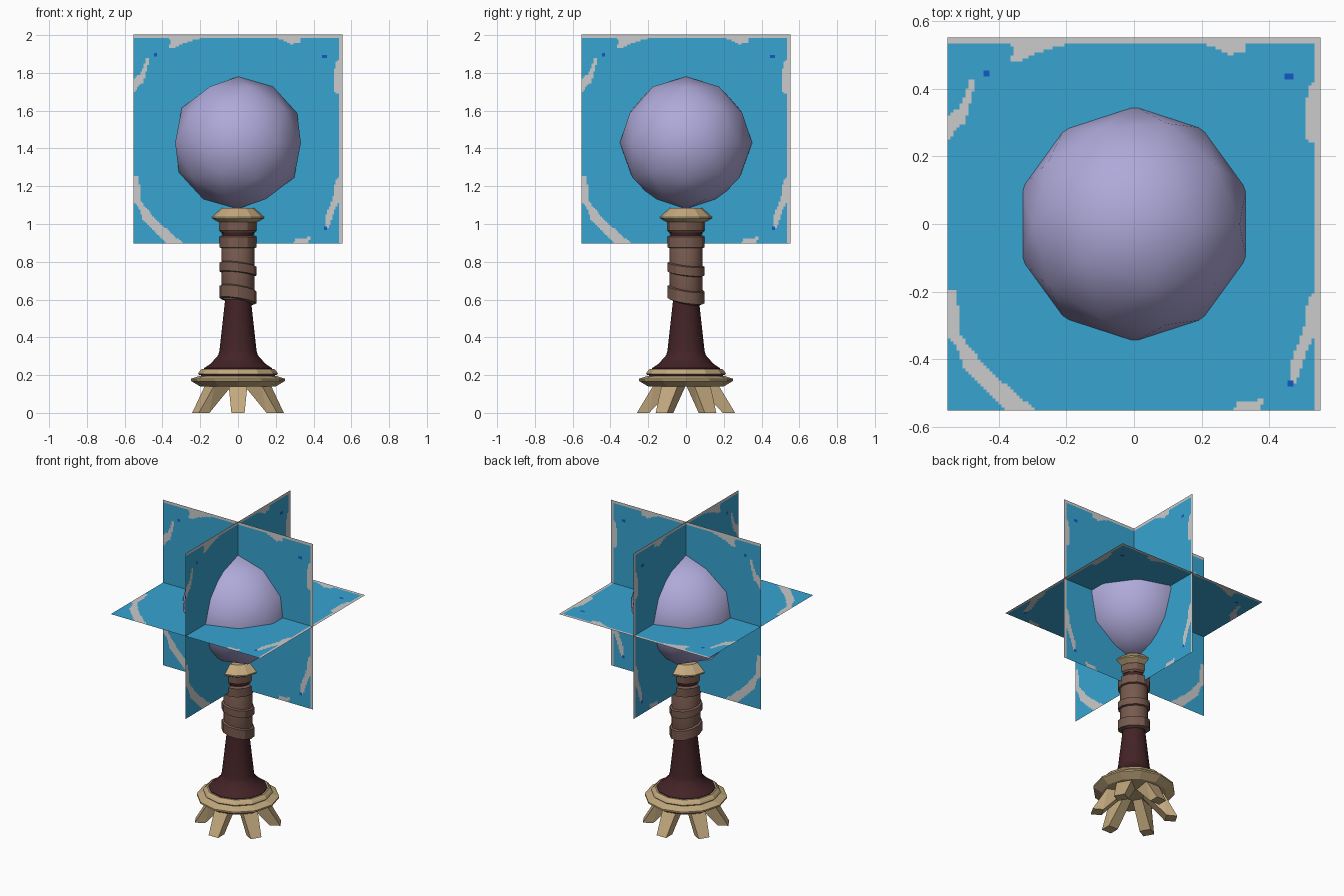
import bpy, bmesh, math
from mathutils import Matrix, Vector

if "Cube" in bpy.data.objects:
    bpy.data.objects.remove(bpy.data.objects["Cube"])


def material(name, hex_code):
    m = bpy.data.materials.new(name)
    srgb = [int(hex_code[i:i + 2], 16) / 255 for i in (0, 2, 4)]
    m.diffuse_color = [((c + 0.055) / 1.055) ** 2.4 for c in srgb] + [1]
    m.use_nodes = True
    m.node_tree.nodes["Principled BSDF"].inputs["Base Color"].default_value = m.diffuse_color
    return m


BLUE = material("glow blue", "37A4D1")
GREY = material("pale grey", "CBCBCB")
DEEP = material("deep blue", "1558C4")
LILAC = material("lilac", "AFA9D9")
TAN = material("tan", "C3A97E")
MAROON = material("dark maroon", "432326")
LEATHER = material("brown leather", "775A4E")


def finish(name, bm, mats, smooth=None):
    bmesh.ops.recalc_face_normals(bm, faces=bm.faces)
    me = bpy.data.meshes.new(name)
    bm.to_mesh(me)
    bm.free()
    for m in mats:
        me.materials.append(m)
    ob = bpy.data.objects.new(name, me)
    bpy.context.collection.objects.link(ob)
    if smooth is not None:
        bpy.ops.object.select_all(action='DESELECT')
        ob.select_set(True)
        bpy.context.view_layer.objects.active = ob
        bpy.ops.object.shade_smooth_by_angle(angle=math.radians(smooth))
    return ob


def lathe(name, profile, mat, sides=12, tilt=0.0, smooth=None):
    """Turn (radius, height) points round z; tilt lowers the +x +y side."""
    bm = bmesh.new()
    rings = []
    for r, z in profile:
        ring = []
        for i in range(sides):
            a = math.tau * i / sides
            drop = tilt * (math.cos(a) + math.sin(a))
            ring.append(bm.verts.new((r * math.cos(a), r * math.sin(a), z - drop)))
        rings.append(ring)
    for lo, hi in zip(rings, rings[1:]):
        for i in range(sides):
            j = (i + 1) % sides
            bm.faces.new((lo[i], lo[j], hi[j], hi[i]))
    bm.faces.new(rings[0])
    bm.faces.new(rings[-1])
    return finish(name, bm, [mat], smooth)


# Six splayed feet
for k in range(6):
    bm = bmesh.new()
    for r, half, z in ((0.26, 0.035, 0), (0.195, 0.035, 0),
                       (0.17, 0.05, 0.15), (0.05, 0.03, 0.15)):
        for s in (-1, 1):
            bm.verts.new((r, s * half, z))
    bmesh.ops.convex_hull(bm, input=bm.verts)
    bm.transform(Matrix.Rotation(math.radians(30 + 60 * k), 4, 'Z'))
    finish(f"foot_{k + 1}", bm, [TAN])

# Base plate with stepped rim
lathe("base_plate", [(0.2, 0.14), (0.25, 0.17), (0.25, 0.18), (0.205, 0.195)], TAN)
lathe("base_groove", [(0.195, 0.19), (0.195, 0.22)], MAROON)
lathe("base_rim", [(0.205, 0.2), (0.212, 0.207), (0.205, 0.218), (0.19, 0.233),
                   (0.17, 0.233)], TAN)

# Flared column
lathe("column", [(0.185, 0.2), (0.18, 0.237), (0.145, 0.26), (0.105, 0.305),
                 (0.098, 0.33), (0.068, 0.6), (0.068, 0.95)], MAROON, smooth=40)

# Leather grip with wrapped bands
lathe("grip_core", [(0.08, 0.6), (0.087, 0.62), (0.087, 0.93), (0.08, 0.94)],
      LEATHER, smooth=40)
for n, (z, h, tilt) in enumerate(((0.905, 0.035, 0.0), (0.762, 0.03, 0.011),
                                  (0.627, 0.038, 0.015))):
    lathe(f"grip_band_{n + 1}", [(0.08, z - h), (0.099, z - h + 0.006),
                                 (0.099, z + h - 0.008), (0.082, z + h)],
          LEATHER, tilt=tilt, smooth=30)
lathe("neck_shadow_ring", [(0.08, 0.93), (0.088, 0.965)], MAROON, smooth=30)
lathe("neck_collar", [(0.09, 0.955), (0.098, 0.965), (0.098, 1.015)], LEATHER, smooth=30)

# Cap under the globe
lathe("cap", [(0.1, 1.01), (0.137, 1.03), (0.137, 1.038), (0.085, 1.085)], TAN)

# Faceted globe
bm = bmesh.new()
bmesh.ops.create_icosphere(bm, subdivisions=2, radius=0.35,
                           matrix=Matrix.Translation((0, 0, 1.43)))
finish("globe", bm, [LILAC], smooth=60)

# Grey worn patches along the panel edges, in panel coordinates
PATCHES = [
    [(-.37, .54), (-.175, .54), (-.28, .51), (-.33, .485), (-.37, .48), (-.355, .51)],
    [(.19, .54), (.335, .54), (.33, .51), (.28, .5), (.24, .52)],
    [(-.56, .315), (-.515, .345), (-.485, .43), (-.47, .42), (-.5, .3), (-.53, .275), (-.56, .23)],
    [(-.56, -.19), (-.53, -.195), (-.515, -.28), (-.52, -.32), (-.47, -.385), (-.41, -.45),
     (-.28, -.56), (-.37, -.56), (-.5, -.435), (-.53, -.355), (-.56, -.325)],
    [(.29, -.56), (.305, -.525), (.385, -.52), (.365, -.56)],
    [(.54, .43), (.515, .4), (.505, .31), (.51, .25), (.54, .235)],
    [(.54, -.19), (.515, -.22), (.505, -.3), (.465, -.41), (.46, -.49), (.48, -.47),
     (.515, -.37), (.54, -.32)],
]
SPECKS = [(.46, .435), (-.435, .445), (.465, -.475)]


def inside(u, v, poly):
    hit = False
    for (x1, y1), (x2, y2) in zip(poly, poly[1:] + poly[:1]):
        if (y1 > v) != (y2 > v) and u < x1 + (v - y1) * (x2 - x1) / (y2 - y1):
            hit = not hit
    return hit


def panel_colour(u, v):
    if any(abs(u - a) < 0.011 and abs(v - b) < 0.009 for a, b in SPECKS):
        return 2
    if u > 0.534 or v > 0.534:
        return 1
    if max(abs(u), abs(v)) < 0.4:
        return 0
    return int(any(inside(u, v, p) for p in PATCHES))


# Three crossed square panels
N, HALF = 124, 0.5525
STEP = 2 * HALF / N
COLOURS = [[panel_colour((i + .5) * STEP - HALF, (j + .5) * STEP - HALF)
            for j in range(N)] for i in range(N)]
PANELS = {"front_panel": ((1, 0, 0), (0, 0, 1)),
          "side_panel": ((0, 1, 0), (0, 0, 1)),
          "level_panel": ((1, 0, 0), (0, 1, 0))}
for name, (right, up) in PANELS.items():
    right, up, mid = Vector(right), Vector(up), Vector((0, 0, 1.45))
    bm = bmesh.new()
    grid = [[bm.verts.new(mid + right * (i * STEP - HALF) + up * (j * STEP - HALF))
             for j in range(N + 1)] for i in range(N + 1)]
    for i in range(N):
        for j in range(N):
            f = bm.faces.new((grid[i][j], grid[i + 1][j], grid[i + 1][j + 1], grid[i][j + 1]))
            f.material_index = COLOURS[i][j]
    finish(name, bm, [BLUE, GREY, DEEP])
